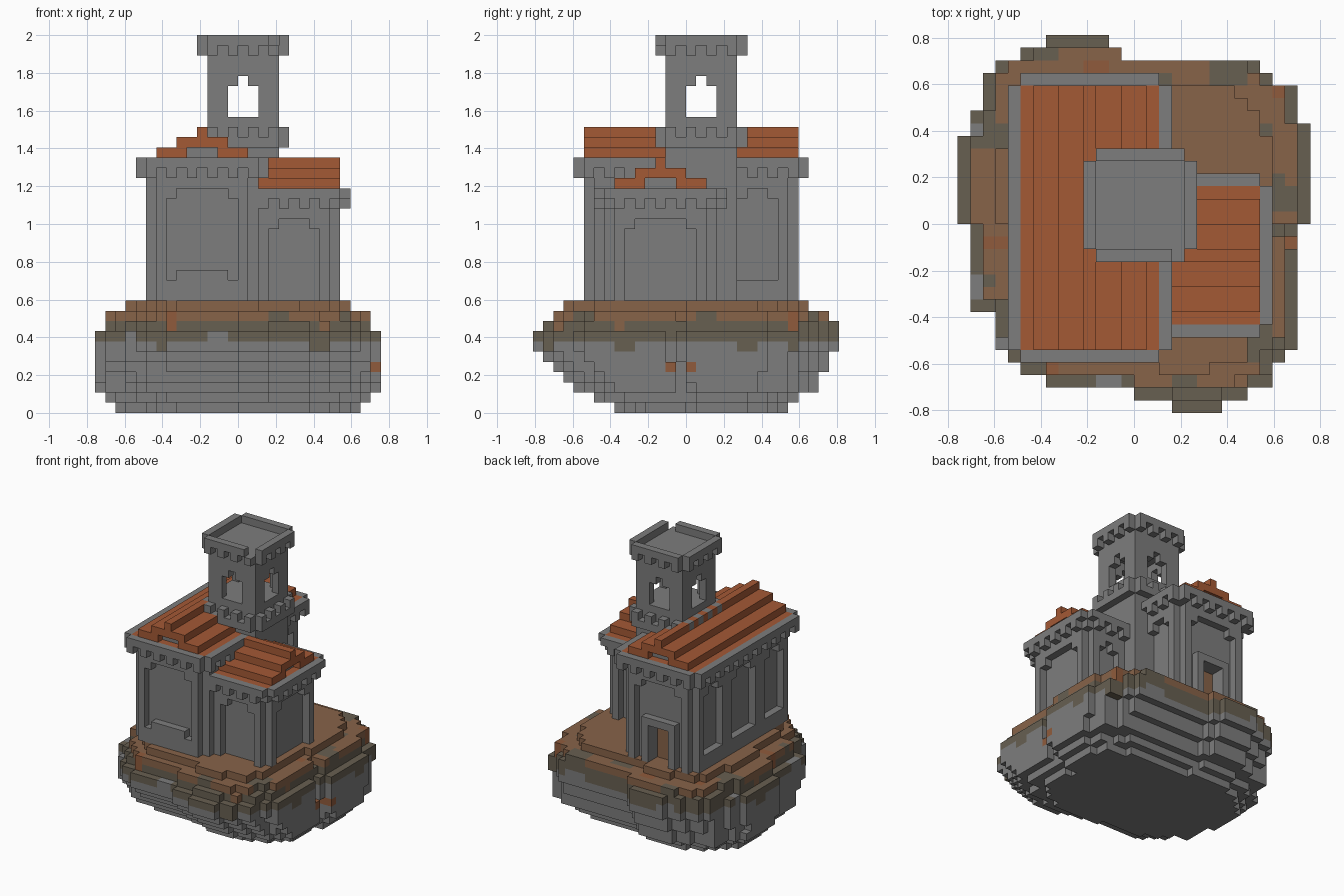
import bpy
import bmesh
import math

V = 2 / 37  # size of one block
cube = bpy.data.objects.get("Cube")
if cube:
    bpy.data.objects.remove(cube)

COLOURS = {
    "stone": (0.205, 0.205, 0.205),
    "roof_tile": (0.37, 0.1, 0.036),
    "soil": (0.245, 0.125, 0.066),
    "mossy_rock": (0.137, 0.116, 0.083),
    "rusty_earth": (0.28, 0.105, 0.045),
}
materials = {}
for name, rgb in COLOURS.items():
    m = bpy.data.materials.new(name)
    m.use_nodes = True
    m.diffuse_color = (*rgb, 1)
    m.node_tree.nodes["Principled BSDF"].inputs["Base Color"].default_value = (*rgb, 1)
    materials[name] = m

grid = {}  # block position -> (part, colour)


def cells(xs, ys, zs):
    return [(x, y, z) for x in range(*xs) for y in range(*ys) for z in range(*zs)]


def fill(part, colour, xs, ys, zs):
    for c in cells(xs, ys, zs):
        grid[c] = (part, colour)


def carve(xs, ys, zs):
    for c in cells(xs, ys, zs):
        grid.pop(c, None)


def panel(axis, at, span, zs, chamfer=True):
    """Recess a wall panel one block deep, with clipped upper corners."""
    for u in range(*span):
        for z in range(*zs):
            if chamfer and z == zs[1] - 1 and u in (span[0], span[1] - 1):
                continue
            grid.pop((at, u, z) if axis == "x" else (u, at, z), None)


def ring(part, xs, ys, z, teeth=False):
    """One-block-wide band with clipped corners, or only every other block of it."""
    for x, y, z in cells(xs, ys, (z, z + 1)):
        ex, ey = x in (xs[0], xs[1] - 1), y in (ys[0], ys[1] - 1)
        if ex == ey or (teeth and (x - xs[0] + y - ys[0]) % 2 == 0):
            continue
        grid[x, y, z] = (part, "stone")


def notch_corners(xs, ys, zs):
    for x in (xs[0], xs[1] - 1):
        for y in (ys[0], ys[1] - 1):
            carve((x, x + 1), (y, y + 1), zs)


# Floating rock: widest outline as bands of (first row, left, right), front to back
OUTLINE = [(-15, 3, 7), (-14, 0, 9), (-13, -7, 11), (-12, -9, 11), (-11, -10, 12),
           (-10, -11, 13), (-7, -13, 13), (-2, -13, 12), (-1, -13, 13), (0, -14, 14),
           (7, -13, 14), (8, -13, 13), (9, -12, 13), (11, -12, 11), (12, -11, 10),
           (13, -9, -1), (14, -7, -2)]
# Each layer's scale in x and y and its shift towards the back
LAYERS = [(.83, .58, 1.5), (.93, .67, 1), (1, .8, 1), (1, .84, .5), (1, .9, .5),
          (1, .95, 0), (1, 1, 0), (1, 1, 0), (.96, .97, .3), (.93, .93, .5), (.8, .82, 0)]


def in_rock(x, y):
    if abs(y) >= 15:
        return False
    left, right = [band[1:] for band in OUTLINE if band[0] <= y][-1]
    return left < x < right


def rock_colour(x, y, z):
    wave = math.sin(x * 0.9 + y * 0.4) + math.sin(y * 1.1 - x * 0.3)
    h = z + 0.4 * wave
    if z == 4 and x > 10 and y in (-2, 0):
        return "rusty_earth"
    if z in (8, 9) and wave > 1.8:
        return "rusty_earth"
    return "soil" if z == 10 or h > 8.65 else "mossy_rock" if h > 6.5 else "stone"


for z, (sx, sy, shift) in enumerate(LAYERS):
    for x, y, _ in cells((-14, 14), (-15, 15), (0, 1)):
        if in_rock((x + 0.5) / sx, (y + 0.5 - shift) / sy):
            grid[x, y, z] = ("rock", rock_colour(x, y, z))

# Side wing
fill("wing", "stone", (1, 10), (-8, 3), (11, 21))
notch_corners((1, 10), (-8, 3), (11, 20))
panel("y", -8, (3, 8), (11, 19))
panel("y", 2, (5, 8), (11, 19))
panel("x", 9, (-6, 1), (11, 19))
ring("wing_cornice", (1, 11), (-9, 4), 20, teeth=True)
ring("wing_cornice", (1, 11), (-9, 4), 21)
for z, inset in ((21, 0), (22, 1), (23, 3), (24, 5)):
    fill("wing_roof", "roof_tile", (2, 10), (-8 + inset, 3 - inset), (z, z + 1))
fill("wing_gable", "stone", (8, 9), (-4, -1), (22, 23))
carve((9, 10), (-4, -1), (22, 23))

# Main hall
fill("hall", "stone", (-9, 2), (-10, 11), (11, 24))
notch_corners((-9, 2), (-10, 11), (11, 23))
panel("y", -10, (-7, 0), (13, 22))
panel("y", 10, (-7, 0), (11, 22))
for span in ((-8, -4), (-2, 3), (5, 9)):
    panel("x", -9, span, (13, 22))
panel("x", 1, (5, 9), (13, 22))
fill("window_sill", "stone", (-6, -1), (-10, -9), (13, 14))
ring("hall_cornice", (-10, 3), (-11, 12), 23, teeth=True)
ring("hall_cornice", (-10, 3), (-11, 12), 24)
for z, inset in ((24, 0), (25, 1), (26, 3), (27, 5)):
    fill("hall_roof", "roof_tile", (-9 + inset, 2 - inset), (-10, 11), (z, z + 1))
for outer, inner in ((-10, -9), (10, 9)):
    fill("hall_gable", "stone", (-5, -2), (inner, inner + 1), (25, 26))
    carve((-5, -2), (outer, outer + 1), (25, 26))

# Back doorway
fill("door_frame", "stone", (-6, -1), (10, 11), (11, 17))
carve((-5, -2), (9, 11), (11, 16))
fill("door", "soil", (-5, -2), (8, 9), (11, 16))

# Tower with hollow belfry
fill("tower", "stone", (-3, 4), (-2, 5), (11, 36))
carve((-2, 3), (-1, 4), (29, 34))
carve((-1, 2), (-2, 5), (29, 32))
carve((0, 1), (-2, 5), (32, 33))
carve((-3, 4), (0, 3), (29, 32))
carve((-3, 4), (1, 2), (32, 33))
for z, teeth in ((26, False), (27, True), (35, True), (36, False)):
    ring("tower_battlement", (-4, 5), (-3, 6), z, teeth)
carve((3, 4), (-3, -2), (36, 37))


# Turn the blocks of each part into a mesh of its outer faces
def build(part):
    bm = bmesh.new()
    verts = {}
    used = []

    def vert(p):
        if p not in verts:
            verts[p] = bm.verts.new([c * V for c in p])
        return verts[p]

    for c, (owner, colour) in grid.items():
        if owner != part:
            continue
        if colour not in used:
            used.append(colour)
        for a in range(3):
            for s in (0, 1):
                n = list(c)
                n[a] += 2 * s - 1
                if tuple(n) in grid:
                    continue
                loop = []
                for u, w in ((0, 0), (1, 0), (1, 1), (0, 1)):
                    p = list(c)
                    p[a] += s
                    p[(a + 1) % 3] += u
                    p[(a + 2) % 3] += w
                    loop.append(vert(tuple(p)))
                f = bm.faces.new(loop if s else loop[::-1])
                f.material_index = used.index(colour)
    mesh = bpy.data.meshes.new(part)
    bm.to_mesh(mesh)
    bm.free()
    for colour in used:
        mesh.materials.append(materials[colour])
    bpy.context.collection.objects.link(bpy.data.objects.new(part, mesh))


for part in sorted({owner for owner, _ in grid.values()}):
    build(part)
